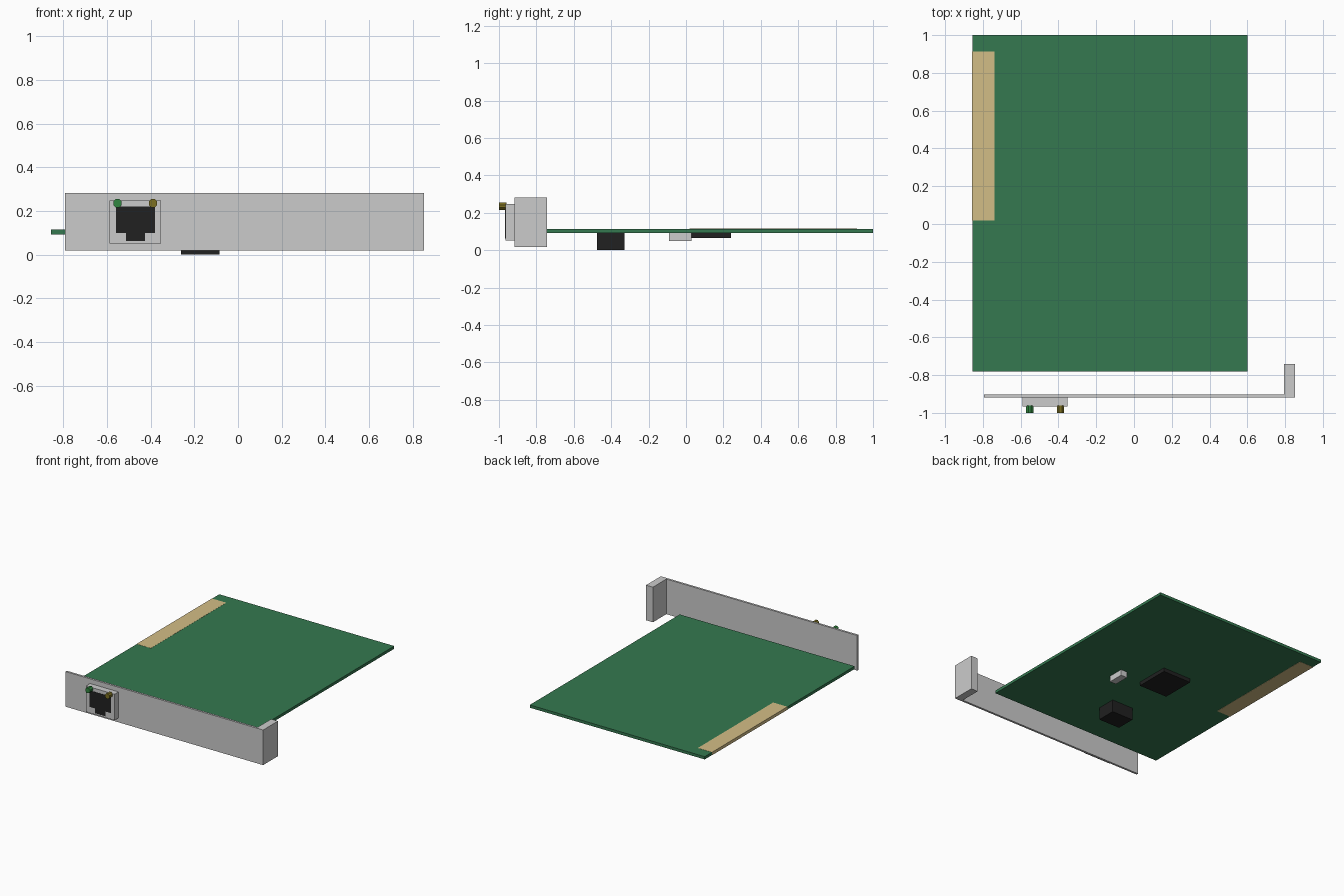
import bpy, bmesh, math
from mathutils import Vector

if "Cube" in bpy.data.objects:
    bpy.data.objects.remove(bpy.data.objects["Cube"])


def material(name, rgb):
    m = bpy.data.materials.new(name)
    m.diffuse_color = (*rgb, 1)
    m.use_nodes = True
    m.node_tree.nodes["Principled BSDF"].inputs["Base Color"].default_value = m.diffuse_color
    return m


GREEN = material("board_green", (0.035, 0.19, 0.08))
GOLD = material("contact_gold", (0.65, 0.51, 0.24))
BLACK = material("black_plastic", (0.015, 0.015, 0.015))
LED_GREEN = material("lamp_green", (0.03, 0.24, 0.05))
LED_AMBER = material("lamp_amber", (0.2, 0.16, 0.015))


def prism(name, points, direction, mat=None):
    """Extrude a closed flat profile along a direction."""
    bm = bmesh.new()
    face = bm.faces.new([bm.verts.new(p) for p in points])
    out = bmesh.ops.extrude_face_region(bm, geom=[face])["geom"]
    verts = [g for g in out if isinstance(g, bmesh.types.BMVert)]
    bmesh.ops.translate(bm, verts=verts, vec=Vector(direction))
    bmesh.ops.recalc_face_normals(bm, faces=bm.faces)
    mesh = bpy.data.meshes.new(name)
    bm.to_mesh(mesh)
    bm.free()
    ob = bpy.data.objects.new(name, mesh)
    bpy.context.collection.objects.link(ob)
    if mat:
        mesh.materials.append(mat)
    return ob


def box(name, x, y, z, mat=None):
    pts = [(x[0], y[0], z[0]), (x[1], y[0], z[0]), (x[1], y[1], z[0]), (x[0], y[1], z[0])]
    return prism(name, pts, (0, 0, z[1] - z[0]), mat)


# Circuit board and the gold edge contacts wrapped around its side
box("circuit_board", (-0.856, 0.6), (-0.782, 1.0), (0.093, 0.114), GREEN)
box("edge_contacts", (-0.857, -0.738), (0.018, 0.914), (0.092, 0.115), GOLD)

# Mounting bracket: L-shaped plan raised upward
plan = [(-0.793, -0.918), (0.852, -0.918), (0.852, -0.742),
        (0.795, -0.742), (0.795, -0.902), (-0.793, -0.902)]
prism("mounting_bracket", [(x, y, 0.018) for x, y in plan], (0, 0, 0.264))

# Network jack: housing and stepped black opening
box("jack_housing", (-0.589, -0.352), (-0.965, -0.918), (0.051, 0.247))
half = [(0.089, 0.221), (0.089, 0.098), (0.043, 0.098), (0.043, 0.062)]
outline = half + [(-x, z) for x, z in reversed(half)]
prism("jack_opening", [(x - 0.47, -0.967, z) for x, z in outline], (0, 0.01, 0), BLACK)

# Two small indicator lamps
for name, x, mat in (("green_lamp", -0.552, LED_GREEN), ("amber_lamp", -0.389, LED_AMBER)):
    ring = [math.radians(45 * i + 22.5) for i in range(8)]
    prism(name, [(x + 0.0205 * math.cos(a), -1.0, 0.235 + 0.0205 * math.sin(a)) for a in ring],
          (0, 0.04, 0), mat)

# Components under the board
box("transformer_block", (-0.262, -0.084), (-0.475, -0.33), (0.0, 0.094), BLACK)
box("controller_chip", (-0.308, -0.07), (-0.02, 0.24), (0.065, 0.094), BLACK)
box("crystal_can", (0.089, 0.142), (-0.09, 0.03), (0.049, 0.094))
